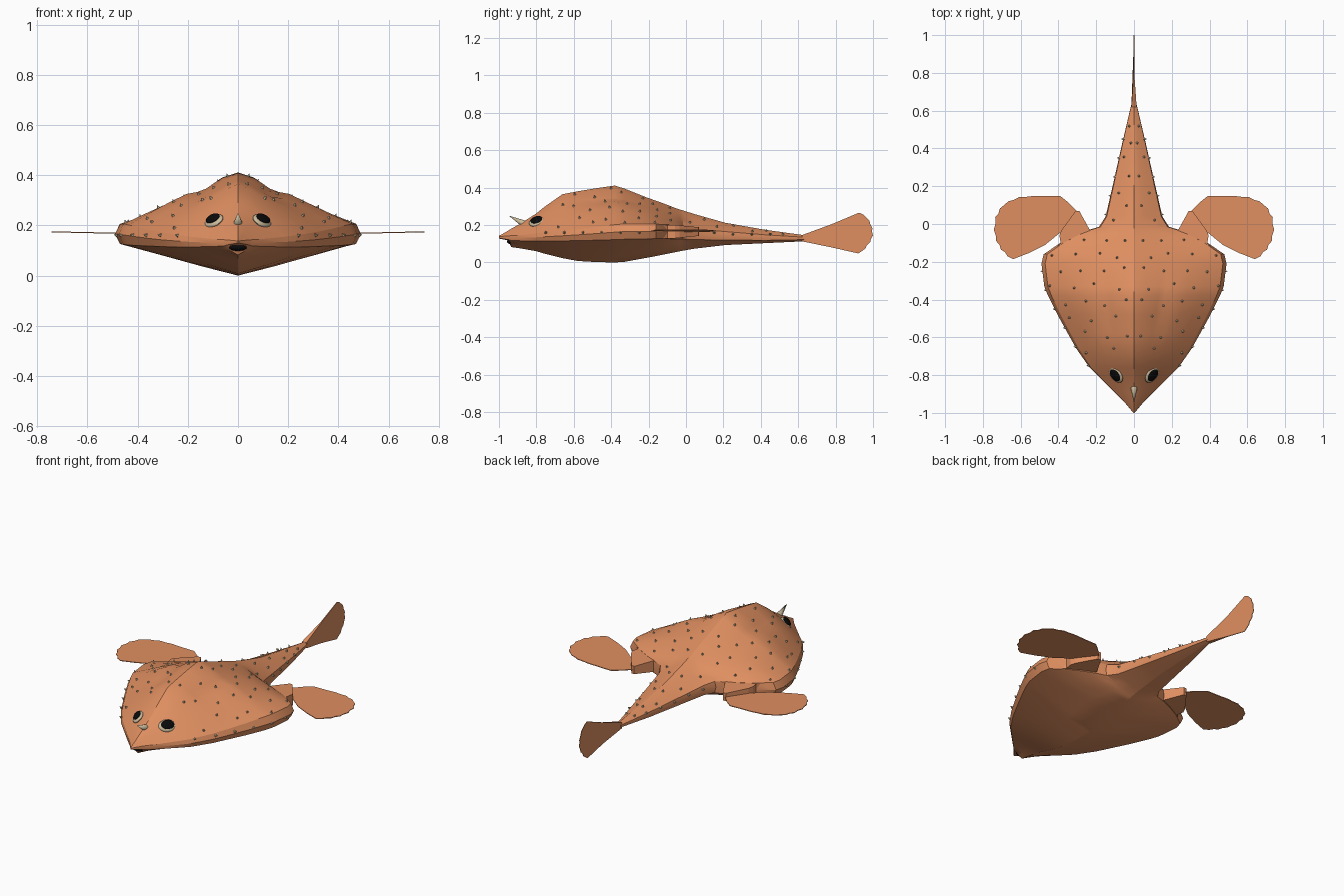
import bpy, bmesh, math, random
from mathutils import Vector, Matrix
from mathutils.bvhtree import BVHTree

if "Cube" in bpy.data.objects:
    bpy.data.objects.remove(bpy.data.objects["Cube"])

random.seed(4)


def material(name, col):
    m = bpy.data.materials.new(name)
    m.diffuse_color = (*col, 1)
    m.use_nodes = True
    m.node_tree.nodes["Principled BSDF"].inputs["Base Color"].default_value = m.diffuse_color
    return m


SKIN = material("orange skin", (0.74, 0.275, 0.118))
BONE = material("pale bone", (0.60, 0.50, 0.33))
BLACK = material("black", (0.003, 0.003, 0.003))


def finish(name, bm, mat, angle=None):
    bmesh.ops.recalc_face_normals(bm, faces=bm.faces)
    me = bpy.data.meshes.new(name)
    bm.to_mesh(me)
    bm.free()
    me.materials.append(mat)
    ob = bpy.data.objects.new(name, me)
    bpy.context.collection.objects.link(ob)
    if angle:
        bpy.ops.object.select_all(action='DESELECT')
        ob.select_set(True)
        bpy.context.view_layer.objects.active = ob
        bpy.ops.object.shade_smooth_by_angle(angle=math.radians(angle))
    return ob


def prism(name, pts, place, mat=SKIN):
    """Closed plate: place(point, side) gives each corner for side -1 and +1."""
    bm = bmesh.new()
    lo = [bm.verts.new(place(p, -1)) for p in pts]
    hi = [bm.verts.new(place(p, 1)) for p in pts]
    bm.faces.new(lo)
    bm.faces.new(hi)
    n = len(pts)
    for i in range(n):
        j = (i + 1) % n
        bm.faces.new((lo[i], lo[j], hi[j], hi[i]))
    return finish(name, bm, mat)


# body stations: y, half width, top, bottom, edge top, edge bottom, top curve power
STATIONS = [
    (-1.00, .003, .142, .128, .138, .130, 1.2),
    (-0.95, .045, .170, .118, .142, .122, 1.2),
    (-0.935, .060, .180, .082, .143, .118, 1.2),
    (-0.89, .105, .205, .076, .146, .116, 1.2),
    (-0.80, .195, .262, .060, .155, .114, 1.25),
    (-0.76, .235, .295, .048, .160, .114, 1.25),
    (-0.66, .305, .365, .023, .170, .115, 1.2),
    (-0.58, .350, .380, .008, .178, .117, 1.2),
    (-0.48, .405, .397, .002, .190, .119, 1.22),
    (-0.38, .455, .411, .000, .202, .122, 1.20),
    (-0.33, .475, .395, .003, .206, .124, 1.15),
    (-0.21, .490, .347, .025, .206, .126, 1.05),
    (-0.16, .478, .330, .034, .205, .127, 1.0),
    (-0.10, .390, .308, .046, .202, .127, 1.0),
    (-0.06, .310, .292, .054, .200, .126, 1.05),
    (-0.03, .235, .282, .060, .196, .125, 1.1),
    (-0.015, .185, .278, .063, .192, .125, 1.15),
    (0.04, .150, .260, .073, .180, .122, 1.2),
    (0.21, .111, .212, .093, .165, .120, 1.2),
    (0.42, .064, .175, .103, .148, .118, 1.25),
    (0.63, .015, .146, .113, .135, .122, 1.3),
]


def half_section(y, w, zt, zb, et, eb, p):
    pts = []
    for t in (0, .14, .28, .36, .45, .6, .78, .96):
        # shallow valley either side of the central hump
        dip = .03 * max(0, 1 - abs(y + .43) / .17) * max(0, 1 - abs(t * w - .14) / .07)
        pts.append((t * w, et + (zt - et) * (1 - (t / .96) ** p) - dip))
    pts.append((w, (et + eb) / 2))
    pts += [(t * w, zb + (eb - zb) * (t / .96) ** 1.08) for t in (.96, .65, .32, 0)]
    return pts


bm = bmesh.new()
rings = []
for s in STATIONS:
    half = half_section(*s)
    loop = half + [(-x, z) for x, z in half[-2:0:-1]]
    rings.append([bm.verts.new((x, s[0], z)) for x, z in loop])
for a, b in zip(rings, rings[1:]):
    n = len(a)
    for i in range(n):
        j = (i + 1) % n
        bm.faces.new((a[i], a[j], b[j], b[i]))
bm.faces.new(rings[0])
bm.faces.new(rings[-1])
bmesh.ops.recalc_face_normals(bm, faces=bm.faces)
tree = BVHTree.FromBMesh(bm)
finish("body", bm, SKIN, 25)


def surface(x, y):
    hit, normal, _, _ = tree.ray_cast(Vector((x, y, 2)), Vector((0, 0, -1)))
    return hit, normal


def width(y):
    for a, b in zip(STATIONS, STATIONS[1:]):
        if a[0] <= y <= b[0]:
            return a[1] + (b[1] - a[1]) * (y - a[0]) / (b[0] - a[0])


# upright tail fin, wedge-shaped in thickness
TAIL = [(.62, .146), (.78, .205), (.925, .266), (.95, .255), (.962, .243), (.98, .225), (.985, .205),
        (.997, .182), (.994, .165), (1.0, .145), (.988, .125), (.985, .108), (.965, .09), (.96, .075),
        (.922, .048), (.78, .08), (.62, .113)]
prism("tail_fin", TAIL, lambda p, s: (s * max(.0015, .014 * (1 - (p[0] - .62) / .2)), p[0], p[1]))

# side arms and their paddle fins, mirrored
ARM = [(.20, -.15), (.235, -.03), (.29, .07), (.31, .068), (.385, -.035), (.395, -.06),
       (.388, -.10), (.43, -.15)]
PADDLE = [(.30, .065), (.345, .112), (.39, .148), (.48, .147), (.53, .149), (.575, .143), (.61, .142),
          (.635, .128), (.665, .12), (.69, .098), (.71, .082), (.718, .055), (.735, .035), (.732, .005),
          (.742, -.03), (.732, -.06), (.73, -.09), (.712, -.11), (.705, -.135), (.682, -.15),
          (.67, -.17), (.64, -.186), (.56, -.155), (.47, -.11), (.39, -.045)]
for side, m in (("right", 1), ("left", -1)):
    prism(side + "_arm", ARM,
          lambda p, s: (m * p[0], p[1], .165 + s * (.036 - .10 * max(0, p[1] + .06))))
    prism(side + "_paddle_fin", PADDLE,
          lambda p, s: (m * p[0], p[1], .158 + .022 * p[0] + s * .002))


def cone(bm, base, direction, radius, height, sides=6):
    rot = direction.to_track_quat('Z', 'Y').to_matrix().to_4x4()
    rot.translation = base + direction * (height / 2)
    bmesh.ops.create_cone(bm, cap_ends=True, segments=sides, radius1=radius, radius2=0,
                          depth=height, matrix=rot)


# scattered thorns on the back
bm = bmesh.new()
row, y = 0, -.84
while y < .6:
    w = width(y)
    count = max(1, round(w / .12))
    for k in range(count):
        t = (k + (.3 if row % 2 else .65)) / count + random.uniform(-.04, .04)
        t = min(t, .94)
        yy = y + random.uniform(-.02, .02)
        if y < -.7 and .03 < t * w < .15:
            continue
        for m in (1, -1):
            hit, normal = surface(m * t * w, yy)
            if hit:
                cone(bm, hit - normal * .003, normal, .0085, .016)
    y += .085
    row += 1
# thorns along the side rim
for i in range(13):
    y = -.75 + i * .1
    if -.15 < y < .05:
        continue
    for m in (1, -1):
        z = .16 if y < .2 else .15
        cone(bm, Vector((m * (width(y) - .004), y, z)), Vector((m, 0, .25)).normalized(), .008, .015)
finish("thorns", bm, BONE)

# snout horn
bm = bmesh.new()
cone(bm, Vector((0, -.868, .208)), Vector((0, -.85, .45)).normalized(), .018, .09, 10)
finish("snout_horn", bm, BONE, 40)


def dome(name, centre, normal, along, size, mat):
    """Flattened ball: size is (along, across, thickness)."""
    across = normal.cross(along).normalized()
    along = across.cross(normal)
    rot = Matrix((along, across, normal)).transposed()
    bm = bmesh.new()
    bmesh.ops.create_uvsphere(bm, u_segments=20, v_segments=10, radius=1)
    for v in bm.verts:
        v.co = centre + rot @ Vector((v.co.x * size[0], v.co.y * size[1], v.co.z * size[2]))
    finish(name, bm, mat, 50)


# eyes: pale rim with a black pupil
for side, m in (("right", 1), ("left", -1)):
    hit, _ = surface(m * .096, -.797)
    normal = Vector((m * .56, -.42, .72)).normalized()
    along = Vector((m * .6, .8, 0))
    dome(side + "_eye_rim", hit, normal, along, (.050, .036, .014), BONE)
    dome(side + "_pupil", hit + normal * .009 + Vector((0, 0, .004)), normal, along,
         (.037, .027, .009), BLACK)

# mouth under the snout
dome("mouth", Vector((0, -.938, .112)), Vector((0, -1, 0)), Vector((1, 0, 0)), (.036, .014, .020), BLACK)
